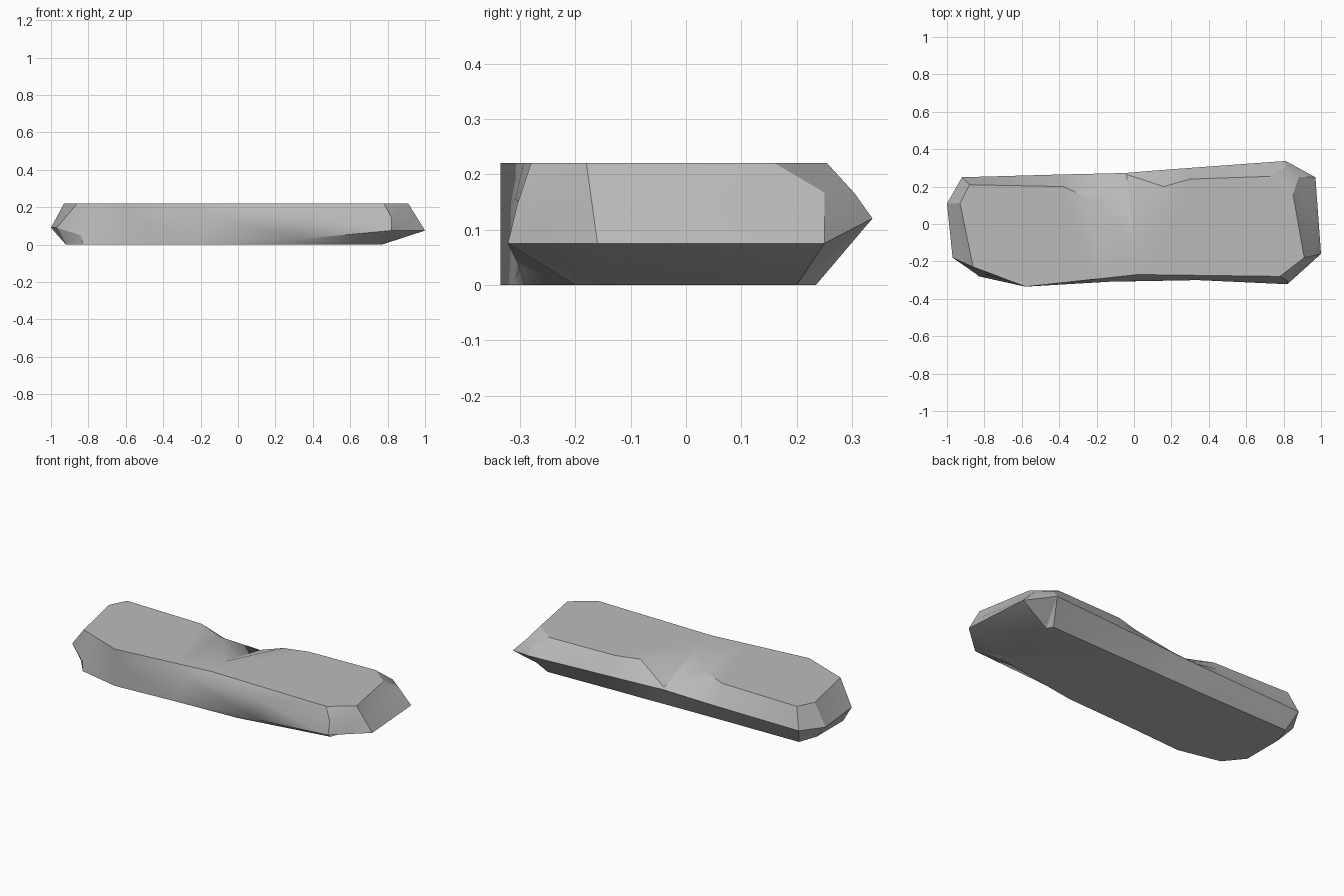
import bpy
import bmesh
from mathutils import Vector

default_cube = bpy.data.objects.get("Cube")
if default_cube:
    bpy.data.objects.remove(default_cube, do_unlink=True)

HEIGHT = 0.22

# Outline of the flat top, counterclockwise from the front left corner;
# the back edge dips inward around a shallow scoop
top_outline = [
    (-.86, -.23), (-.80, -.252), (-.58, -.335), (-.2, -.294),
    (.02, -.27), (.78, -.28), (.91, -.18), (.85, .16),
    (.73, .255), (.3, .24), (.16, .2), (0, -.12),
    (-.2, .12), (-.38, .2), (-.88, .21), (-.93, .11),
]

# Widest line around the sides
rim = [
    (-.97, -.18, .09), (-.84, -.27, .05), (-.58, -.335, .05), (-.2, -.31, .01),
    (.34, -.3, .03), (.82, -.322, .075), (1, -.16, .075), (.97, .25, .075),
    (.81, .337, .12), (.3, .3, .12), (.1, .285, .12), (-.04, .273, .12),
    (-.2, .269, .115), (-.38, .265, .11), (-.92, .25, .1), (-1, .11, .09),
]

# Outline of the flat underside
base_outline = [
    (-.92, -.17), (-.83, -.28), (-.58, -.335), (-.2, -.31),
    (.2, -.29), (.75, -.2), (.77, -.15), (.77, .2),
    (.75, .235), (.3, .22), (.1, .215), (-.04, .21),
    (-.2, .205), (-.38, .2), (-.88, .19), (-.92, .08),
]

# Chamfer corners that leave the straight line from top to rim
chamfers = {
    3: (-.12, -.308, .155),
    4: (.34, -.3, .15),
    5: (.82, -.305, .145),
    7: (.88, .25, .167),
    8: (.81, .305, .165),
    11: (-.04, .265, .13),
}

top = [Vector((x, y, HEIGHT)) for x, y in top_outline]
middle = [Vector(p) for p in rim]
base = [Vector((x, y, 0)) for x, y in base_outline]
upper = [Vector(chamfers[i]) if i in chamfers else (a + b) / 2
         for i, (a, b) in enumerate(zip(top, middle))]


def skin_rings(bm, rings):
    """Join consecutive rings with side faces and close both ends."""
    loops = [[bm.verts.new(p) for p in ring] for ring in rings]
    count = len(loops[0])
    for low, high in zip(loops, loops[1:]):
        for i in range(count):
            j = (i + 1) % count
            bm.faces.new((low[i], low[j], high[j], high[i]))
    bm.faces.new(loops[-1])
    bm.faces.new(list(reversed(loops[0])))


# Stone slab
bm = bmesh.new()
skin_rings(bm, [base, middle, upper, top])
bmesh.ops.remove_doubles(bm, verts=bm.verts, dist=0.0005)
bmesh.ops.triangulate(bm, faces=bm.faces)
bmesh.ops.recalc_face_normals(bm, faces=bm.faces)
mesh = bpy.data.meshes.new("stone_slab")
bm.to_mesh(mesh)
bm.free()

slab = bpy.data.objects.new("stone_slab", mesh)
bpy.context.collection.objects.link(slab)

# Plain grey stone
stone = bpy.data.materials.new("grey_stone")
stone.use_nodes = True
colour = (.5, .5, .5, 1)
stone.diffuse_color = colour
stone.node_tree.nodes["Principled BSDF"].inputs["Base Color"].default_value = colour
mesh.materials.append(stone)

# Soft shading on shallow angles, crisp ridges elsewhere
bpy.ops.object.select_all(action="DESELECT")
slab.select_set(True)
bpy.context.view_layer.objects.active = slab
bpy.ops.object.shade_smooth_by_angle(angle=0.52)
